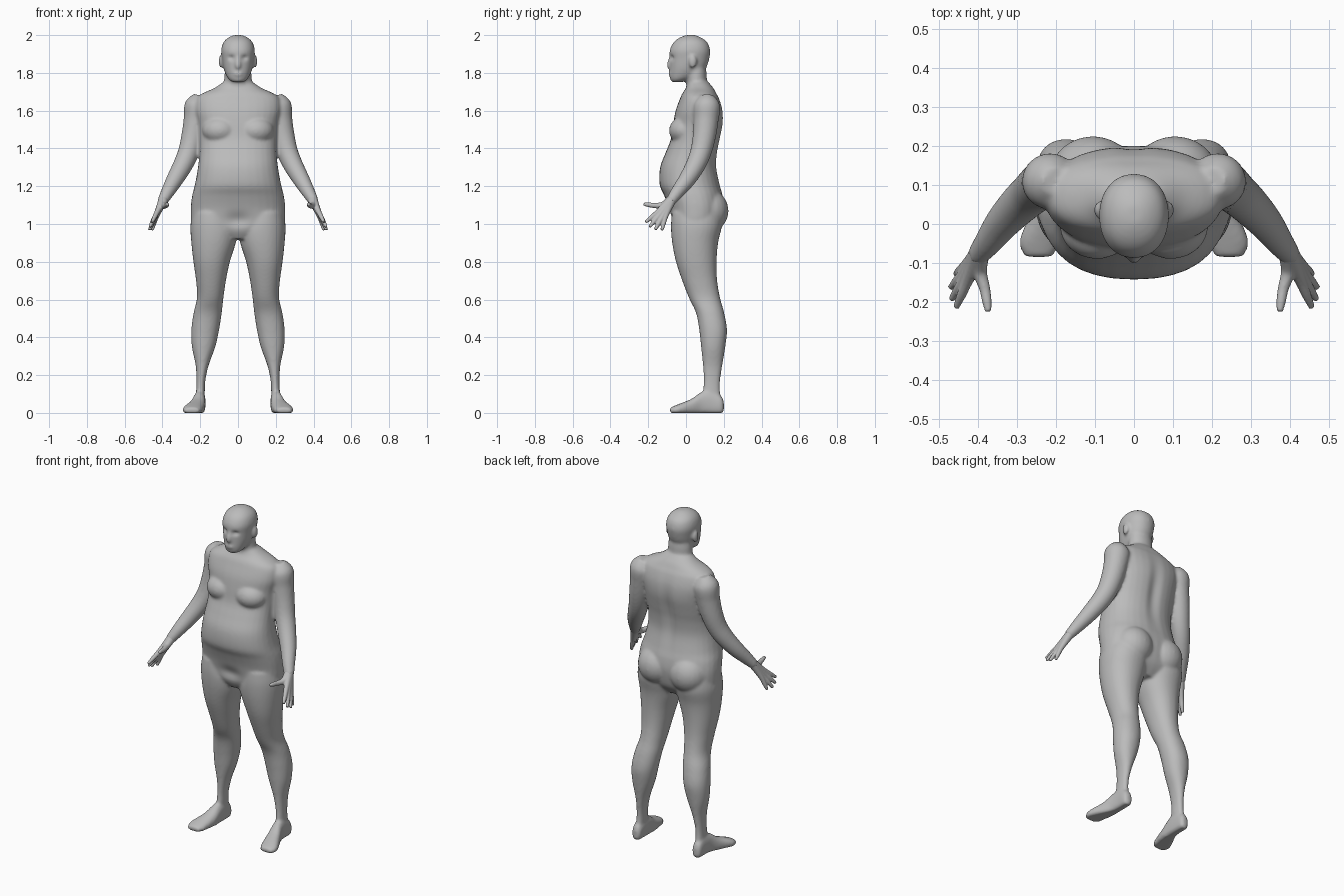
import bpy, bmesh, math
from mathutils import Vector

skin = bpy.data.materials.new("plain grey")
skin.diffuse_color = (0.5, 0.5, 0.5, 1)


def spline(rows, steps=5):
    """Catmull-Rom interpolation of rows of numbers."""
    out = []
    for i in range(len(rows) - 1):
        a, b, c, d = rows[max(i - 1, 0)], rows[i], rows[i + 1], rows[min(i + 2, len(rows) - 1)]
        for k in range(steps):
            t = k / steps
            out.append([0.5 * (2 * q + (r - p) * t + (2 * p - 5 * q + 4 * r - s) * t * t
                               + (3 * q - p - 3 * r + s) * t ** 3)
                        for p, q, r, s in zip(a, b, c, d)])
    return out + [list(rows[-1])]


def skin_rings(bm, rings):
    vs = [[bm.verts.new(p) for p in r] for r in rings]
    n = len(vs[0])
    for a, b in zip(vs, vs[1:]):
        for i in range(n):
            bm.faces.new((a[i], a[(i + 1) % n], b[(i + 1) % n], b[i]))
    bm.faces.new(vs[0][::-1])
    bm.faces.new(vs[-1])


def loft(bm, rows, axis="z", e=2.3, side=1, n=32):
    """Rows: (position, x0, x1, low, high); rings stacked along z or y."""
    rings = []
    for h, x0, x1, l0, l1 in spline(rows):
        ring = []
        for i in range(n):
            t = 2 * math.pi * i / n
            c, s = math.cos(t), math.sin(t)
            c = math.copysign(abs(c) ** (2 / e), c)
            s = math.copysign(abs(s) ** (2 / e), s)
            x = side * ((x0 + x1) / 2 + c * (x1 - x0) / 2)
            w = (l0 + l1) / 2 + s * (l1 - l0) / 2
            ring.append((x, w, h) if axis == "z" else (x, h, max(w, 0)))
        rings.append(ring)
    skin_rings(bm, rings)


def centred(rows):
    return [(z, -w, w, f, b) for z, w, f, b in rows]


def tube(bm, rows, side=1, n=20):
    """Rows: (x, y, z, radius)."""
    pts = spline(rows)
    rings = []
    for i, p in enumerate(pts):
        d = (Vector(pts[min(i + 1, len(pts) - 1)][:3]) - Vector(pts[max(i - 1, 0)][:3])).normalized()
        u = d.cross(Vector((1, 0.2, 0))).normalized()
        v = d.cross(u)
        ring = []
        for k in range(n):
            t = 2 * math.pi * k / n
            q = Vector(p[:3]) + (u * math.cos(t) + v * math.sin(t)) * p[3]
            ring.append((q.x * side, q.y, q.z))
        rings.append(ring)
    skin_rings(bm, rings)


def ball(bm, centre, radii, side=1):
    made = bmesh.ops.create_uvsphere(bm, u_segments=24, v_segments=16, radius=1)
    for v in made["verts"]:
        v.co = [c + r * q for c, r, q in zip((centre[0] * side, *centre[1:]), radii, v.co)]


def finish(bm, name, voxel, smooth):
    """Fuse the overlapping parts into one smooth surface."""
    bmesh.ops.recalc_face_normals(bm, faces=bm.faces)
    me = bpy.data.meshes.new(name)
    bm.to_mesh(me)
    bm.free()
    me.materials.append(skin)
    ob = bpy.data.objects.new(name, me)
    bpy.context.collection.objects.link(ob)
    bpy.context.view_layer.objects.active = ob
    ob.select_set(True)
    m = ob.modifiers.new("fuse", "REMESH")
    m.mode, m.voxel_size, m.use_smooth_shade = "VOXEL", voxel, True
    s = ob.modifiers.new("soften", "SMOOTH")
    s.factor, s.iterations = 0.5, smooth
    for mod in ("fuse", "soften"):
        bpy.ops.object.modifier_apply(modifier=mod)
    if not ob.data.materials:
        ob.data.materials.append(skin)
    for p in ob.data.polygons:
        p.use_smooth = True
        p.material_index = 0
    ob.select_set(False)
    return ob


body = bmesh.new()
# torso
loft(body, centred([
    (0.92, 0.09, -0.04, 0.13), (0.96, 0.19, -0.065, 0.165), (1.0, 0.243, -0.08, 0.185),
    (1.08, 0.25, -0.092, 0.2), (1.15, 0.243, -0.115, 0.195), (1.21, 0.228, -0.14, 0.18),
    (1.3, 0.212, -0.137, 0.163), (1.38, 0.204, -0.107, 0.168), (1.45, 0.205, -0.08, 0.182),
    (1.53, 0.212, -0.068, 0.197), (1.6, 0.228, -0.055, 0.195), (1.66, 0.222, -0.033, 0.178),
    (1.69, 0.19, -0.02, 0.162), (1.72, 0.125, 0.0, 0.145), (1.75, 0.08, 0.01, 0.12)]))
# neck
loft(body, centred([(1.66, 0.09, -0.02, 0.15), (1.72, 0.08, 0.0, 0.13), (1.76, 0.073, 0.0, 0.112),
                    (1.8, 0.071, 0.0, 0.109), (1.86, 0.06, 0.02, 0.1)]), e=2)
# head
loft(body, centred([
    (1.752, 0.03, -0.075, -0.02), (1.765, 0.048, -0.083, 0.02), (1.79, 0.064, -0.086, 0.07),
    (1.83, 0.078, -0.086, 0.108), (1.88, 0.085, -0.086, 0.124), (1.92, 0.089, -0.086, 0.128),
    (1.96, 0.078, -0.067, 0.114), (1.985, 0.054, -0.037, 0.083), (2.0, 0.022, 0.0, 0.05)]), e=2.15)
# nose and lips
tube(body, [(0, -0.078, 1.89, 0.01), (0, -0.085, 1.86, 0.013), (0, -0.087, 1.838, 0.016),
            (0, -0.08, 1.825, 0.012)])
ball(body, (0, -0.078, 1.795), (0.03, 0.016, 0.014))

for side in (1, -1):
    # ear, chest and buttock
    ball(body, (0.09, 0.036, 1.86), (0.013, 0.022, 0.034), side)
    ball(body, (0.095, -0.005, 1.495), (0.095, 0.085, 0.075), side)
    ball(body, (0.105, 0.115, 1.07), (0.115, 0.11, 0.115), side)
    # leg
    loft(body, [
        (0.05, 0.178, 0.225, 0.1, 0.195), (0.11, 0.176, 0.222, 0.09, 0.181),
        (0.17, 0.173, 0.22, 0.094, 0.181), (0.25, 0.156, 0.224, 0.09, 0.192),
        (0.35, 0.12, 0.244, 0.08, 0.208), (0.44, 0.1, 0.247, 0.07, 0.217),
        (0.53, 0.086, 0.235, 0.053, 0.202), (0.61, 0.077, 0.217, 0.015, 0.18),
        (0.7, 0.064, 0.222, -0.02, 0.165), (0.8, 0.043, 0.236, -0.053, 0.162),
        (0.9, 0.012, 0.247, -0.073, 0.17), (0.99, 0.0, 0.252, -0.08, 0.19),
        (1.06, 0.02, 0.24, -0.075, 0.185)], e=2.15, side=side)
    # foot
    loft(body, [
        (0.2, 0.185, 0.215, 0.01, 0.06), (0.185, 0.175, 0.23, -0.01, 0.09),
        (0.13, 0.172, 0.232, -0.015, 0.12), (0.08, 0.172, 0.24, -0.015, 0.11),
        (0.03, 0.174, 0.262, -0.015, 0.075), (-0.03, 0.185, 0.29, -0.012, 0.05),
        (-0.06, 0.193, 0.292, -0.01, 0.038), (-0.085, 0.21, 0.278, -0.005, 0.027)],
        axis="y", side=side)
    # arm
    tube(body, [
        (0.2, 0.11, 1.68, 0.035), (0.212, 0.11, 1.63, 0.07), (0.222, 0.106, 1.55, 0.066),
        (0.24, 0.096, 1.46, 0.061), (0.262, 0.078, 1.38, 0.056), (0.293, 0.05, 1.31, 0.052),
        (0.335, 0.005, 1.235, 0.045), (0.372, -0.045, 1.17, 0.036), (0.402, -0.083, 1.118, 0.027)],
        side, n=28)

    # hand: each finger runs from the wrist over its knuckle to the tip
    hand = bmesh.new()
    wrist = (0.395, -0.075, 1.13, 0.026)
    for knuckle, tip in (((0.428, -0.15, 1.063), (0.455, -0.213, 1.01)),
                         ((0.434, -0.14, 1.048), (0.467, -0.193, 0.985)),
                         ((0.436, -0.126, 1.038), (0.469, -0.163, 0.97)),
                         ((0.434, -0.11, 1.036), (0.456, -0.128, 0.967))):
        mid = [(k + t) / 2 for k, t in zip(knuckle, tip)]
        palm = [(k + w) / 2 for k, w in zip(knuckle, wrist)]
        tube(hand, [wrist, (*palm, 0.019), (*knuckle, 0.014), (*mid, 0.012), (*tip, 0.008)], side)
    # thumb
    tube(hand, [wrist, (0.395, -0.12, 1.1, 0.019), (0.382, -0.165, 1.098, 0.014),
                (0.376, -0.2, 1.102, 0.012), (0.373, -0.224, 1.105, 0.008)], side)
    finish(hand, "right_hand" if side < 0 else "left_hand", 0.004, 3)

body_ob = finish(body, "body", 0.008, 7)

# shallow hollows: eye sockets, spine and groin (centre, spread, shift in y)
for (cx, cy, cz), (rx, ry, rz), dy in (
        ((0.035, -0.08, 1.88), (0.018, 0.04, 0.013), 0.012),
        ((-0.035, -0.08, 1.88), (0.018, 0.04, 0.013), 0.012),
        ((0, 0.19, 1.42), (0.035, 0.07, 0.17), -0.015),
        ((0, -0.085, 1.02), (0.07, 0.06, 0.04), 0.018)):
    for v in body_ob.data.vertices:
        k = ((v.co.x - cx) / rx) ** 2 + ((v.co.y - cy) / ry) ** 2 + ((v.co.z - cz) / rz) ** 2
        if k < 9:
            v.co.y += dy * math.exp(-k)
